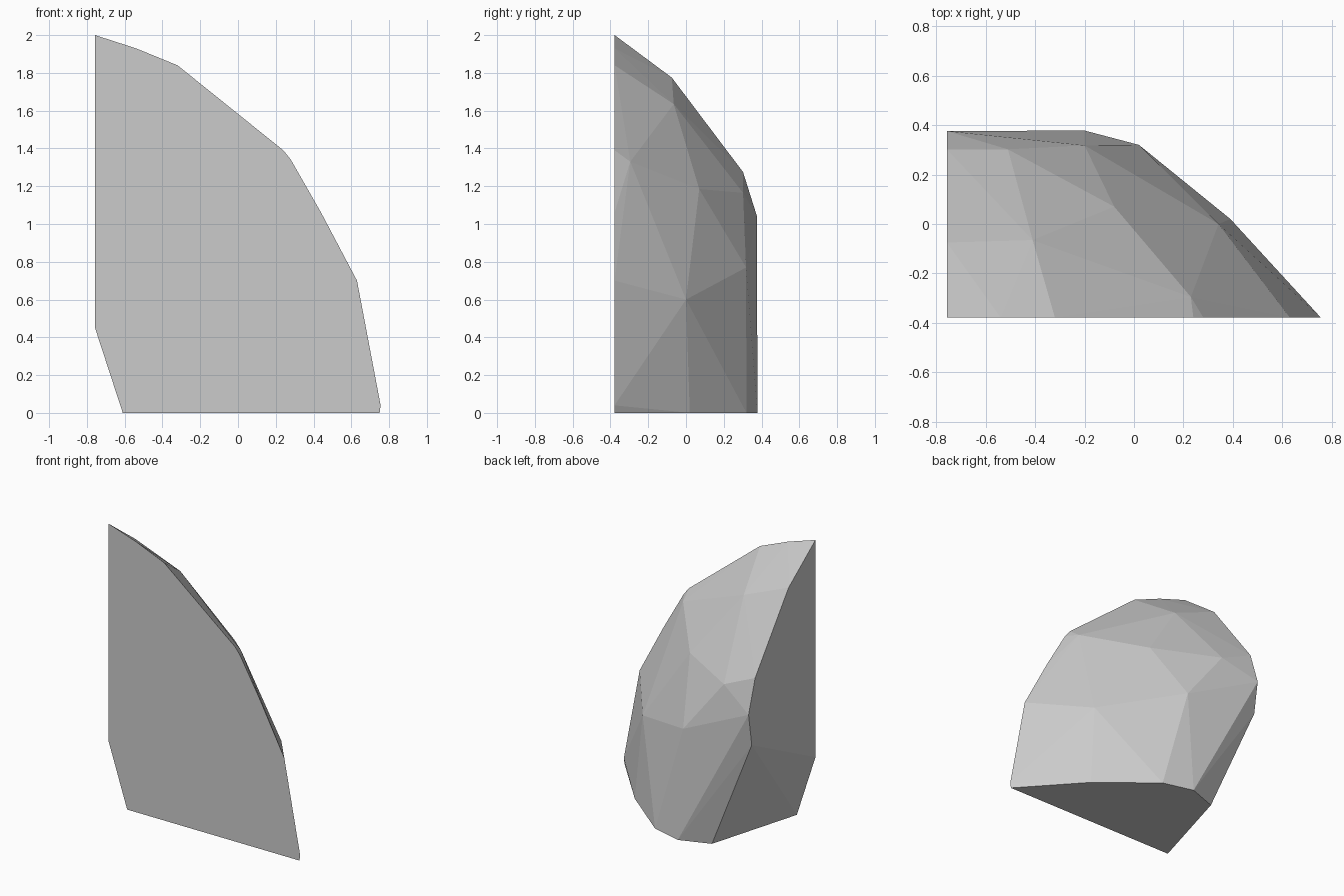
import bpy, bmesh

if "Cube" in bpy.data.objects:
    bpy.data.objects.remove(bpy.data.objects["Cube"])

grey = bpy.data.materials.new("stone grey")
grey.diffuse_color = (0.6, 0.6, 0.6, 1)
grey.use_nodes = True
grey.node_tree.nodes["Principled BSDF"].inputs["Base Color"].default_value = grey.diffuse_color

# Flat front cut, as an (x, z) profile at the front plane
front = [(-.757, 2), (-.54, 1.93), (-.32, 1.84), (.24, 1.39), (.28, 1.34),
         (.44, 1.06), (.63, .70), (.755, .04), (.75, 0), (-.61, 0), (-.757, .45)]
# Flat left cut, as a (y, z) profile
left = [(-.075, 1.775), (.302, 1.275), (.376, 1.04), (.34, .81)]
# Flat base outline, as (x, y)
base = [(.39, .02), (.02, .32), (-.2, .378), (-.415, .30)]
# Corners of the rounded outer shell
shell = [(-.41, -.065, 1.635), (.23, -.295, 1.33), (-.08, .07, 1.185),
         (-.51, .302, 1.165), (-.2, .318, .77), (.342, 0, .60)]

points = [(x, -.378, z) for x, z in front]
points += [(-.757, y, z) for y, z in left]
points += [(x, y, 0) for x, y in base]
points += shell

# Wrap the profiles into one faceted rock shard
bm = bmesh.new()
for p in points:
    bm.verts.new(p)
hull = bmesh.ops.convex_hull(bm, input=bm.verts)
loose = [v for v in bm.verts if not v.link_faces]
bmesh.ops.delete(bm, geom=loose, context='VERTS')
bmesh.ops.recalc_face_normals(bm, faces=bm.faces)
mesh = bpy.data.meshes.new("rock_shard")
bm.to_mesh(mesh)
bm.free()
mesh.materials.append(grey)
rock = bpy.data.objects.new("rock_shard", mesh)
bpy.context.collection.objects.link(rock)
